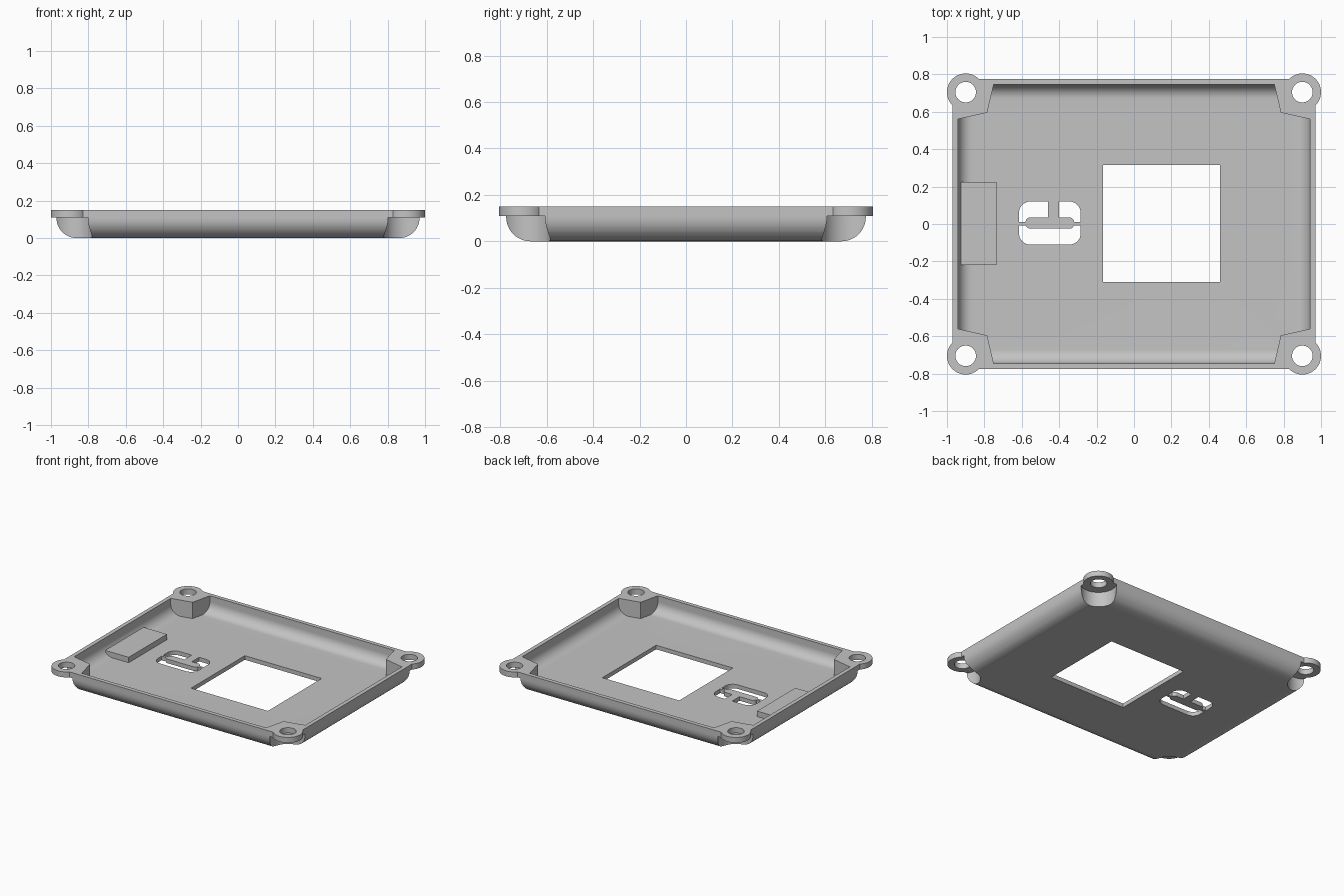
import bpy, bmesh, math

if "Cube" in bpy.data.objects:
    bpy.data.objects.remove(bpy.data.objects["Cube"])

HX, HY, TOP = 0.97, 0.775, 0.15      # outer half sizes and rim height
WALL, RADIUS = 0.03, 0.105           # shell thickness, outer bottom rounding
TAB_X, TAB_Y, TAB_Z = 0.9, 0.705, 0.11

grey = bpy.data.materials.new("light grey plastic")
grey.use_nodes = True
colour = (0.55, 0.55, 0.55, 1)
grey.diffuse_color = colour
grey.node_tree.nodes["Principled BSDF"].inputs["Base Color"].default_value = colour


def loft(name, rings):
    """Closed solid through stacked rings with equal point counts."""
    bm = bmesh.new()
    loops = [[bm.verts.new(p) for p in ring] for ring in rings]
    for low, high in zip(loops, loops[1:]):
        for i in range(len(low)):
            j = (i + 1) % len(low)
            bm.faces.new((low[i], low[j], high[j], high[i]))
    bm.faces.new(loops[0][::-1])
    bm.faces.new(loops[-1])
    bmesh.ops.recalc_face_normals(bm, faces=bm.faces)
    mesh = bpy.data.meshes.new(name)
    bm.to_mesh(mesh)
    bm.free()
    mesh.materials.append(grey)
    obj = bpy.data.objects.new(name, mesh)
    bpy.context.collection.objects.link(obj)
    return obj


def prism(name, outline, z0, z1):
    return loft(name, [[(x, y, z) for x, y in outline] for z in (z0, z1)])


def rounded(x0, x1, y0, y1, r=0.0, steps=8):
    """Rectangle outline with optional round corners."""
    if r == 0:
        return [(x0, y0), (x1, y0), (x1, y1), (x0, y1)]
    centres = [(x1 - r, y1 - r), (x0 + r, y1 - r), (x0 + r, y0 + r), (x1 - r, y0 + r)]
    return [(cx + r * math.cos(a), cy + r * math.sin(a))
            for q, (cx, cy) in enumerate(centres)
            for a in [math.pi / 2 * (q + s / steps) for s in range(steps + 1)]]


def disc(cx, cy, r, sides=48):
    return [(cx + r * math.cos(math.tau * i / sides),
             cy + r * math.sin(math.tau * i / sides)) for i in range(sides)]


def basin(name, hx, hy, z0, z1, r, steps=12):
    """Rectangular solid with rounded bottom edges and mitred corners."""
    rings = []
    for s in range(steps + 1):
        a = math.pi / 2 * s / steps
        inset, z = r * (1 - math.sin(a)), z0 + r * (1 - math.cos(a))
        rings.append([(x, y, z) for x, y in
                      rounded(inset - hx, hx - inset, inset - hy, hy - inset)])
    rings.append([(x, y, z1) for x, y in rounded(-hx, hx, -hy, hy)])
    return loft(name, rings)


def combine(target, tool, operation="DIFFERENCE"):
    mod = target.modifiers.new("cut", "BOOLEAN")
    mod.object, mod.operation, mod.solver = tool, operation, "EXACT"
    bpy.context.view_layer.objects.active = target
    bpy.ops.object.modifier_apply(modifier=mod.name)
    bpy.data.objects.remove(tool)


corners = [(sx, sy) for sx in (-1, 1) for sy in (-1, 1)]

# Inner cavity, leaving solid blocks in the corners
cavity = basin("cavity", HX - WALL, HY - WALL, WALL, TOP + 0.1, RADIUS - WALL)
block = [(0.785, 0.595), (0.99, 0.55), (0.99, 0.82), (0.733, 0.82)]
for sx, sy in corners:
    combine(cavity, prism("block", [(sx * x, sy * y) for x, y in block], -0.1, TOP + 0.2))

# Shell with hollowed inside
tray = basin("tray", HX, HY, 0, TOP, RADIUS)
combine(tray, cavity)

# Corner clearance pockets, screw tabs and holes
for sx, sy in corners:
    x, y = sx * TAB_X, sy * TAB_Y
    combine(tray, prism("pocket", disc(x, y, 0.12), -0.1, TAB_Z))
    combine(tray, prism("tab", disc(x, y, 0.1), TAB_Z, TOP), "UNION")
    combine(tray, prism("hole", disc(x, y, 0.055), -0.1, TOP + 0.1))

# Square window in the floor
combine(tray, prism("window", rounded(-0.165, 0.46, -0.31, 0.315), -0.1, 0.1))

# Rounded vent, bridged by an oval crossbar and an upright rib
vent = prism("vent", rounded(-0.615, -0.285, -0.11, 0.12, 0.06), -0.1, 0.1)
for bar in (rounded(-0.58, -0.32, -0.025, 0.035, 0.025),
            rounded(-0.7, -0.2, -0.008, 0.01),
            rounded(-0.46, -0.4, 0.005, 0.2)):
    combine(vent, prism("bar", bar, -0.2, 0.2))
combine(tray, vent)

# Raised pad beside the left-hand wall
pad = prism("floor_pad", rounded(-0.925, -0.735, -0.22, 0.225), 0.02, 0.07)
pad_trim = basin("trim", HX - 0.01, HY - 0.01, 0.01, TOP, RADIUS - 0.01)
combine(pad, pad_trim, "INTERSECT")

# Smooth rounded surfaces, crisp edges
for obj in (tray, pad):
    bpy.ops.object.select_all(action="DESELECT")
    obj.select_set(True)
    bpy.context.view_layer.objects.active = obj
    bpy.ops.object.shade_smooth_by_angle(angle=math.radians(30))
